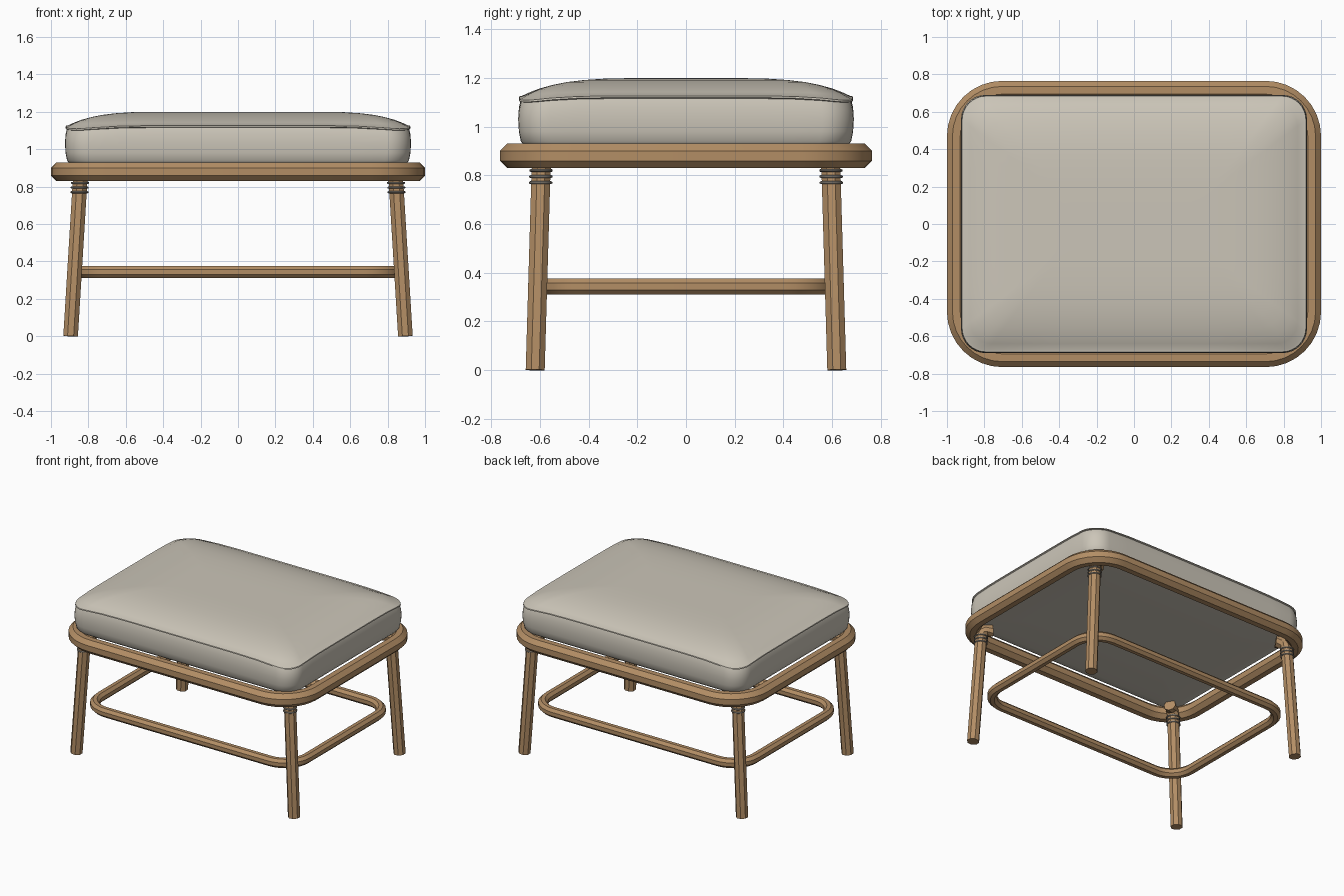
import bpy, bmesh, math
from mathutils import Vector

if "Cube" in bpy.data.objects:
    bpy.data.objects.remove(bpy.data.objects["Cube"])


def material(name, rgb):
    m = bpy.data.materials.new(name)
    m.diffuse_color = (*rgb, 1)
    m.use_nodes = True
    m.node_tree.nodes["Principled BSDF"].inputs["Base Color"].default_value = m.diffuse_color
    return m


WOOD = material("wood", (0.45, 0.27, 0.13))
FABRIC = material("fabric", (0.60, 0.56, 0.48))
BINDING = material("binding", (0.30, 0.27, 0.23))


def finish(name, bm, mat, angle=30):
    bmesh.ops.recalc_face_normals(bm, faces=bm.faces)
    me = bpy.data.meshes.new(name)
    bm.to_mesh(me)
    bm.free()
    me.materials.append(mat)
    ob = bpy.data.objects.new(name, me)
    bpy.context.collection.objects.link(ob)
    bpy.context.view_layer.objects.active = ob
    ob.select_set(True)
    bpy.ops.object.shade_smooth_by_angle(angle=math.radians(angle))
    ob.select_set(False)
    return ob


def bridge(bm, loops, wrap=False):
    n = len(loops[0])
    pairs = list(zip(loops, loops[1:])) + ([(loops[-1], loops[0])] if wrap else [])
    for a, b in pairs:
        for i in range(n):
            j = (i + 1) % n
            bm.faces.new((a[i], a[j], b[j], b[i]))


def sweep(name, path, r, mat, sides=8, closed=False, up=(0, 0, 1)):
    """Tube with flat-sided section (r = distance to the flats) along a path."""
    bm = bmesh.new()
    pts = [Vector(p) for p in path]
    n, rc, loops = len(pts), r / math.cos(math.pi / sides), []
    for i, p in enumerate(pts):
        a = pts[(i - 1) % n] if closed else pts[max(i - 1, 0)]
        b = pts[(i + 1) % n] if closed else pts[min(i + 1, n - 1)]
        t = (b - a).normalized()
        side = t.cross(Vector(up)).normalized()
        top = side.cross(t)
        loops.append([bm.verts.new(p + rc * (math.cos(w) * side + math.sin(w) * top))
                      for w in ((k + 0.5) * math.tau / sides for k in range(sides))])
    bridge(bm, loops, closed)
    if not closed:
        bm.faces.new(loops[0])
        bm.faces.new(loops[-1])
    return finish(name, bm, mat)


def rounded_rect(hx, hy, r, z=0, seg=8, mid=0):
    """Rounded rectangle outline, optionally with extra points on the straights."""
    corners = []
    for k, (sx, sy) in enumerate(((1, 1), (-1, 1), (-1, -1), (1, -1))):
        corners.append([Vector((sx * (hx - r) + r * math.cos(w), sy * (hy - r) + r * math.sin(w), z))
                        for w in (math.pi / 2 * (k + i / seg) for i in range(seg + 1))])
    out = []
    for k, c in enumerate(corners):
        nxt = corners[(k + 1) % 4][0]
        out += c + [c[-1].lerp(nxt, i / (mid + 1)) for i in range(1, mid + 1)]
    return out


# Seat rim and lower stretcher hoops
sweep("seat_rim", rounded_rect(0.95, 0.715, 0.245, 0.88), 0.05, WOOD, closed=True)
sweep("stretcher_hoop", rounded_rect(0.85, 0.585, 0.175, 0.343), 0.033, WOOD, closed=True)

# Splayed legs, bent inward under the seat, each with three binding rings
for fy, yn in ((-1, "front"), (1, "back")):
    for fx, xn in ((-1, "left"), (1, "right")):
        path = [(0.895, 0.62, 0), (0.845, 0.596, 0.82), (0.838, 0.592, 0.85),
                (0.82, 0.58, 0.872), (0.78, 0.555, 0.878)]
        sweep(f"{yn}_{xn}_leg", [(fx * x, fy * y, z) for x, y, z in path],
              0.039, WOOD, up=(1, 0, 0))
        for i, z in enumerate((0.77, 0.795, 0.82)):
            cx, cy = fx * (0.895 - 0.061 * z), fy * (0.62 - 0.0293 * z)
            ring = [(cx + 0.043 * math.cos(w), cy + 0.043 * math.sin(w), z)
                    for w in (k * math.tau / 16 for k in range(16))]
            sweep(f"{yn}_{xn}_binding_{i + 1}", ring, 0.005, BINDING, 6, True)

# Cushion: (inset, height) profile from underside, up the side, over the seam to the crown
HX, HY, R = 0.925, 0.69, 0.13
profile = [(0.40, 0.908), (0.09, 0.908), (0.05, 0.912), (0.025, 0.922), (0.011, 0.94), (0.003, 0.98),
           (0, 1.03), (0.003, 1.07), (0.009, 1.095), (0.012, 1.104), (0.004, 1.108), (0.006, 1.115),
           (0.016, 1.116), (0.05, 1.133), (0.09, 1.15), (0.14, 1.166), (0.20, 1.181), (0.27, 1.192),
           (0.36, 1.198), (0.48, 1.2), (0.60, 1.2)]
bm = bmesh.new()
loops = []
for d, z in profile:
    loop = rounded_rect(HX - d, HY - d, max(R - 0.25 * d, 0.03) if d < 0.5 else 0.05, z, mid=9)
    lift = max(0, min(1, (z - 1.0) / 0.1)) * max(0, 1 - d / 0.25)
    for p in loop:
        u = max(min(abs(p.x) / HX, 1) ** 6 * min(abs(p.y) / HY, 1) ** 6, 0)
        p.z += lift * (0.012 - 0.035 * u)
    loops.append([bm.verts.new(p) for p in loop])
bridge(bm, loops)
bm.faces.new(loops[0])
bm.faces.new(loops[-1])
finish("seat_cushion", bm, FABRIC, 40)
